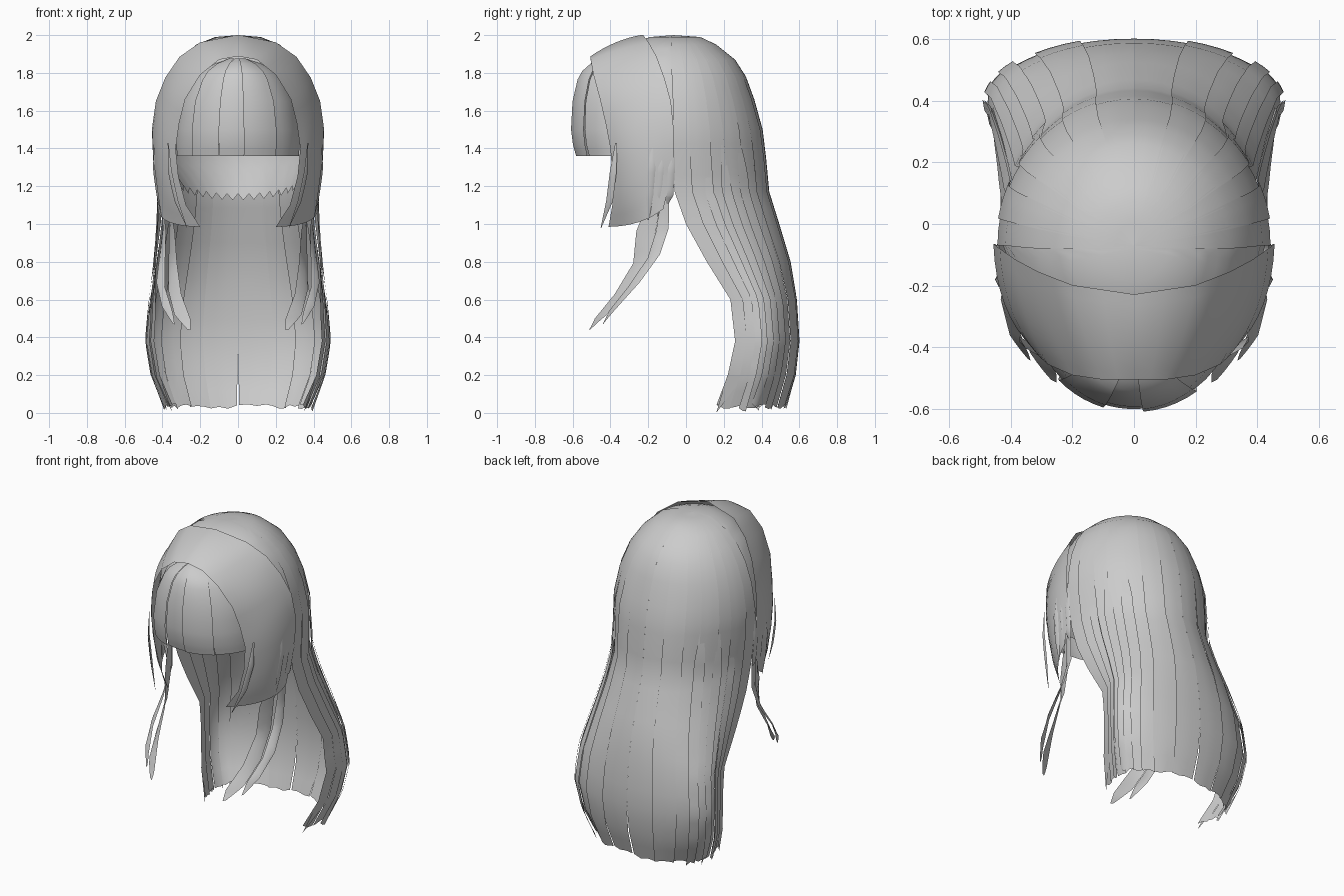
import bpy, bmesh, math, random
from mathutils import Vector

if "Cube" in bpy.data.objects:
    bpy.data.objects.remove(bpy.data.objects["Cube"])

random.seed(4)
hair = bpy.data.materials.new("grey hair")
hair.diffuse_color = (0.6, 0.6, 0.6, 1)
hair.use_nodes = True
hair.node_tree.nodes["Principled BSDF"].inputs["Base Color"].default_value = hair.diffuse_color


def sheet(name, fn, nu, nv):
    """Smooth open sheet from fn(u, v), turned to face away from the head."""
    bm = bmesh.new()
    grid = [[bm.verts.new(fn(i / nu, j / nv)) for i in range(nu + 1)] for j in range(nv + 1)]
    for j in range(nv):
        for i in range(nu):
            f = bm.faces.new((grid[j][i], grid[j][i + 1], grid[j + 1][i + 1], grid[j + 1][i]))
            f.smooth = True
    bmesh.ops.remove_doubles(bm, verts=bm.verts, dist=0.0005)
    bm.normal_update()
    out = 0
    for f in bm.faces:
        c = f.calc_center_median()
        core = Vector((0, -0.05, min(c.z, 1.45)))
        out += f.normal.dot(c - core) * f.calc_area()
    if out < 0:
        bmesh.ops.reverse_faces(bm, faces=bm.faces)
    me = bpy.data.meshes.new(name)
    bm.to_mesh(me)
    bm.free()
    me.materials.append(hair)
    ob = bpy.data.objects.new(name, me)
    bpy.context.collection.objects.link(ob)
    return ob


def along(rows, t):
    """Linear interpolation through rows, t in 0..1."""
    s = min(max(t, 0), 1) * (len(rows) - 1)
    i = min(int(s), len(rows) - 2)
    return [a + (b - a) * (s - i) for a, b in zip(rows[i], rows[i + 1])]


def at_height(rows, z):
    """Look a row up by its height (first column, falling)."""
    for r, s in zip(rows, rows[1:]):
        if z >= s[0]:
            k = (r[0] - z) / (r[0] - s[0])
            return [a + (b - a) * k for a, b in zip(r, s)]
    return rows[-1]


# Back hair outline: height, half width, front edge y, back y
BACK = [(2.0, 0, -.07, -.07), (1.99, .12, -.08, .075), (1.95, .22, -.08, .16),
        (1.87, .31, -.08, .26), (1.78, .37, -.075, .317), (1.66, .415, -.07, .36),
        (1.5, .44, -.07, .403), (1.35, .433, -.07, .42), (1.17, .42, -.06, .437),
        (1.0, .428, .0, .49), (.8, .445, .11, .55), (.6, .468, .235, .583),
        (.38, .485, .26, .597), (.2, .455, .22, .577), (.04, .385, .16, .53)]


def back_point(deg, t, off=0, drop=0):
    z, w, yf, yb = along(BACK, t)
    k = min(max((1.3 - z) / .9, 0), 1)
    k = .75 * k * k * (3 - 2 * k)
    grow = off * min(max((1.85 - z) / .5, 0), 1)
    w, yb = w + grow, yb + grow
    side, d = math.copysign(1, deg), abs(deg)
    a = math.radians(d)
    head = Vector((w * math.sin(a), yf + (yb - yf) * math.cos(a)))
    # Lower down the back is flatter and the side edges turn inward
    mid = yf + .42 * (yb - yf)
    if d <= 65:
        b = math.radians(d / 65 * 90)
        low = Vector((w * math.sin(b), mid + (yb - mid) * math.cos(b)))
    else:
        low = Vector((w, mid)).lerp(Vector((w - .08 * k, yf)), (d - 65) / 25)
    p = head.lerp(low, k)
    return (side * p.x, p.y, z - drop)


def back_lock(name, a0, a1, off, t0=0.0, ragged=.02):
    nu = max(2, round(abs(a1 - a0) / 5))
    jag = [random.uniform(-.4, 1) * ragged for _ in range(nu + 1)]

    def fn(u, v):
        t = t0 + (1 - t0) * v
        pinch = .035 * max(0, (t - .86) / .14)         # tips draw together
        if t0:
            pinch += .49 * max(0, 1 - v / .2)          # layered locks taper in
        a = a0 + (a1 - a0) * (pinch + u * (1 - 2 * pinch))
        o = off * min(1, v / .2) if t0 else off
        return back_point(a, t, o, jag[round(u * nu)] * max(0, (t - .93) / .07))
    return sheet(name, fn, nu, 28)


# Broad overlapping back locks, mirrored left and right
EDGES = [0, 16, 30, 43, 55, 66, 78, 90]
for side, tag in ((1, "right"), (-1, "left")):
    for k, (a, b) in enumerate(zip(EDGES, EDGES[1:])):
        b2 = min(b + 1.5, 90)
        back_lock(f"back_lock_{tag}_{k+1}", side * max(a, .01), side * b2, (.004, .012)[k % 2])
    # Thin layered locks over the sides
    for k, (a, b) in enumerate(((40, 48), (54, 61), (66, 72))):
        back_lock(f"thin_side_lock_{tag}_{k+1}", side * a, side * b, .02, .42 + .03 * k, .035)
    # Pointed front tip of the back hair
    sheet(f"back_edge_tip_{tag}", lambda u, v: back_point(side * (76 + 14 * (u * (1 - v) + v)),
          .93 + .07 * v, .006, .04 * v), 3, 4)

# Scalp under the locks: height, half width, centre y, back y, front y
SCALP = [(1.999, 0, -.08, -.08, -.08), (1.989, .118, -.08, .05, -.2), (1.949, .217, -.08, .13, -.3),
         (1.869, .305, -.08, .23, -.4), (1.778, .362, -.07, .3, -.46), (1.66, .405, -.07, .345, -.49),
         (1.5, .425, -.07, .38, -.5), (1.35, .41, -.07, .385, -.48), (1.2, .31, 0, .35, -.4),
         (1.1, .28, .05, .33, -.35)]


def scalp_point(u, v):
    a = u * math.tau
    back = math.cos(a)
    low = 1.42 if back < -.05 else 1.16 + .07 * (1 - back)
    if back >= -.05 and round(u * 64) % 2:             # ragged nape edge
        low -= .035
    z = 1.999 - (1.999 - low) * v ** 1.5
    _, w, yc, yb, yf = at_height(SCALP, z)
    return (w * math.sin(a), yc + back * ((yb - yc) if back > 0 else (yc - yf)), z)


sheet("scalp", scalp_point, 64, 16)

# Front hood: rear edge, crest and front edge, from the parting down one side
REAR = [(0, -.228, 2.002), (.2, -.198, 1.962), (.31, -.155, 1.885), (.385, -.115, 1.775),
        (.435, -.08, 1.65), (.456, -.065, 1.5), (.45, -.065, 1.36), (.435, -.08, 1.24), (.425, -.12, 1.08)]
CREST = [(0, -.37, 1.962), (.16, -.36, 1.92), (.27, -.33, 1.83), (.35, -.3, 1.72), (.4, -.27, 1.58),
         (.42, -.26, 1.45), (.42, -.25, 1.3), (.4, -.25, 1.15), (.365, -.25, 1.01)]
FRONT = [(0, -.505, 1.888), (.1, -.505, 1.87), (.2, -.49, 1.79), (.28, -.455, 1.66), (.312, -.425, 1.53),
         (.33, -.4, 1.4), (.315, -.39, 1.25), (.275, -.39, 1.1), (.2, -.41, .985)]


def hood_point(u, v):
    t = 2 * u - 1
    r, m, f = (along(p, abs(t)) for p in (REAR, CREST, FRONT))
    k = (2 * (v - .5) * (v - 1), 4 * v * (1 - v), 2 * v * (v - .5))
    x, y, z = (k[0] * a + k[1] * b + k[2] * c for a, b, c in zip(r, m, f))
    return (math.copysign(x, t), y, z)


sheet("front_hood", hood_point, 32, 8)

# Fringe, tucked under the hood: height, half width, front y
FRINGE = [(1.875, .06, -.44), (1.85, .14, -.495), (1.81, .21, -.54), (1.765, .25, -.565),
          (1.65, .305, -.592), (1.5, .33, -.6), (1.42, .332, -.59), (1.36, .328, -.573)]


def fringe_lock(name, a0, a1, off):
    def fn(u, v):
        z, w, yf = along(FRINGE, v)
        pinch = .02 * max(0, v - .6) / .4
        a = math.radians(a0 + (a1 - a0) * (pinch + u * (1 - 2 * pinch)))
        yc = -.27
        return ((w + off) * math.sin(a), yc + (yf - yc - off) * math.cos(a), z)
    return sheet(name, fn, 5, 14)


CUTS = [-80, -46, -18, 5, 36, 80]
for k, (a, b) in enumerate(zip(CUTS, CUTS[1:])):
    fringe_lock(f"fringe_lock_{k+1}", a, b + (1 if k < 4 else 0), (0, .01)[k % 2])


def strand(name, path, widths, d0, d1, side):
    """Tapered ribbon along a path, folded down the middle, turning from d0 to d1."""
    def fn(u, v):
        d = Vector(d0).lerp(Vector(d1), v).normalized()
        p = Vector(along(path, v)) + d * (u - .5) * along([(w,) for w in widths], v)[0]
        p.x += .012 * (1 - abs(2 * u - 1)) * math.sin(math.pi * v)
        return (side * p.x, p.y, p.z)
    return sheet(name, fn, 2, 15)


for side, tag in ((1, "right"), (-1, "left")):
    # Long curling strands that sweep forward
    strand(f"long_strand_{tag}", [(.38, -.14, 1.22), (.35, -.21, .97), (.345, -.235, .8),
           (.335, -.335, .64), (.295, -.45, .51), (.26, -.51, .44)], (.04, .11, .1, .11, .11, .02),
           (.1, 1, .1), (.8, .4, .2), side)
    strand(f"outer_strand_{tag}", [(.41, -.1, 1.28), (.39, -.125, .97), (.4, -.17, .83),
           (.41, -.275, .68), (.375, -.385, .55), (.34, -.44, .47)], (.03, .07, .075, .08, .08, .01),
           (.1, 1, .2), (.7, .4, .3), side)
    # Thin lock at the temple
    strand(f"temple_lock_{tag}", [(.37, -.37, 1.43), (.36, -.385, 1.28), (.325, -.405, 1.12),
           (.27, -.45, .98)], (.01, .04, .04, .004), (.3, .6, 0), (.3, .6, 0), side)
    # Short locks behind the ear line
    for k, (y, z) in enumerate(((-.19, 1.02), (-.14, 1.04), (-.09, 1.1))):
        strand(f"short_lock_{tag}_{k+1}", [(.435, y + .02, 1.5), (.44, y + .01, 1.3), (.42, y, 1.15),
               (.4, y - .01, z)], (.01, .045, .045, .005), (0, 1, 0), (0, 1, 0), side)
